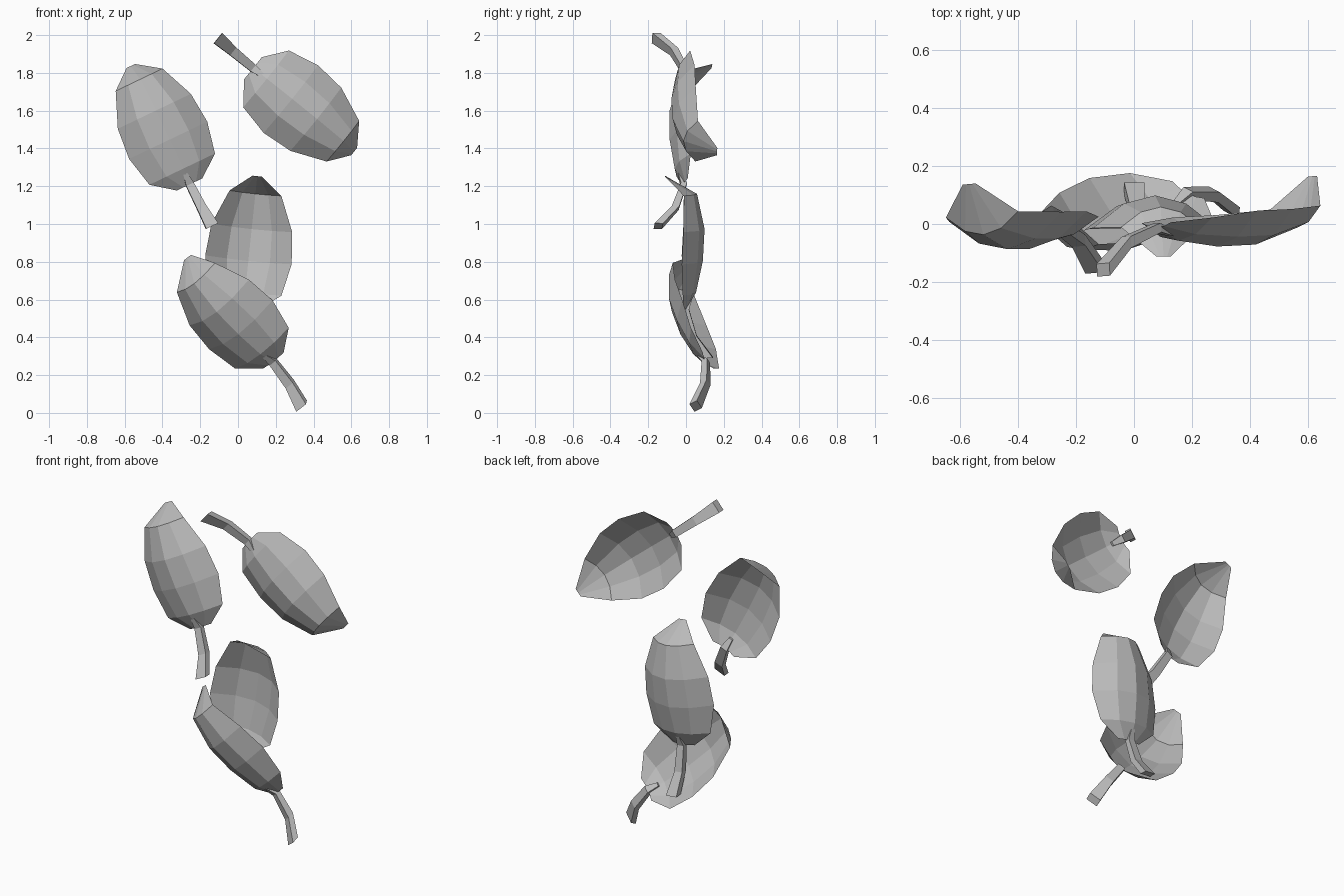
import bpy
import bmesh
from mathutils import Vector, Matrix

cube = bpy.data.objects.get("Cube")
if cube:
    bpy.data.objects.remove(cube, do_unlink=True)

# One flat grey for every part
grey = bpy.data.materials.new("leaf_grey")
grey.use_nodes = True
colour = (0.5, 0.5, 0.5, 1)
grey.diffuse_color = colour
grey.node_tree.nodes["Principled BSDF"].inputs["Base Color"].default_value = colour

# Blade stations: distance along axis, half width, centre height, edge drop
BLADE = [(0.0, 0.075, 0.0, 0.015), (0.09, 0.193, 0.048, 0.07),
         (0.26, 0.23, 0.075, 0.112), (0.43, 0.215, 0.075, 0.112),
         (0.615, 0.138, 0.025, 0.07), (0.7, 0.025, -0.15, 0.0)]
# Stem stations: distance along axis, half width, height, half thickness
STEM = [(0.06, 0.012, 0.025, 0.006), (0.0, 0.022, 0.0, 0.016),
        (-0.14, 0.026, 0.045, 0.02), (-0.25, 0.035, 0.135, 0.022)]


def bridge(bm, rows, closed=False):
    for a, b in zip(rows, rows[1:]):
        n = len(a)
        for i in range(n if closed else n - 1):
            j = (i + 1) % n
            bm.faces.new((a[i], a[j], b[j], b[i]))


def add_object(name, bm, frame):
    mesh = bpy.data.meshes.new(name)
    bm.to_mesh(mesh)
    bm.free()
    mesh.materials.append(grey)
    obj = bpy.data.objects.new(name, mesh)
    obj.matrix_world = frame
    bpy.context.collection.objects.link(obj)


def blade(name, frame):
    # Cupped sheet, four facets across, with a folded tip
    bm = bmesh.new()
    rows = [[bm.verts.new((w * s, t, h - d * s * s)) for s in (-1, -0.5, 0, 0.5, 1)]
            for t, w, h, d in BLADE]
    bridge(bm, rows)
    add_object(name, bm, frame)


def stem(name, frame):
    # Square bent stalk that tapers into the midrib
    bm = bmesh.new()
    corners = [(-1, -1), (1, -1), (1, 1), (-1, 1)]
    rows = [[bm.verts.new((w * x, t, h + k * z)) for x, z in corners]
            for t, w, h, k in STEM]
    bridge(bm, rows, closed=True)
    bm.faces.new(rows[0])
    bm.faces.new(rows[-1])
    bmesh.ops.recalc_face_normals(bm, faces=bm.faces)
    add_object(name, bm, frame)


# Leaf name: base point, axis direction, width direction
LEAVES = {
    "upper_right_leaf": ((-0.255, -0.012, 1.21), (-0.43, 0, 0.9), (0.9, 0.08, 0.43)),
    "upper_left_leaf": ((0.08, -0.013, 1.825), (0.78, 0.04, -0.63), (-0.63, -0.05, -0.78)),
    "middle_leaf": ((0.028, 0.0, 0.55), (0.105, 0.055, 1), (-1, 0, 0.105)),
    "lower_leaf": ((0.185, 0.105, 0.27), (-0.64, -0.25, 0.66), (0.65, -0.42, 0.65)),
}

for name, (base, axis, width) in LEAVES.items():
    v = Vector(axis).normalized()
    u = Vector(width)
    u = (u - v * u.dot(v)).normalized()
    frame = Matrix((u, v, u.cross(v))).transposed().to_4x4()
    frame.translation = base
    blade(name, frame)
    stem(name + "_stem", frame)
